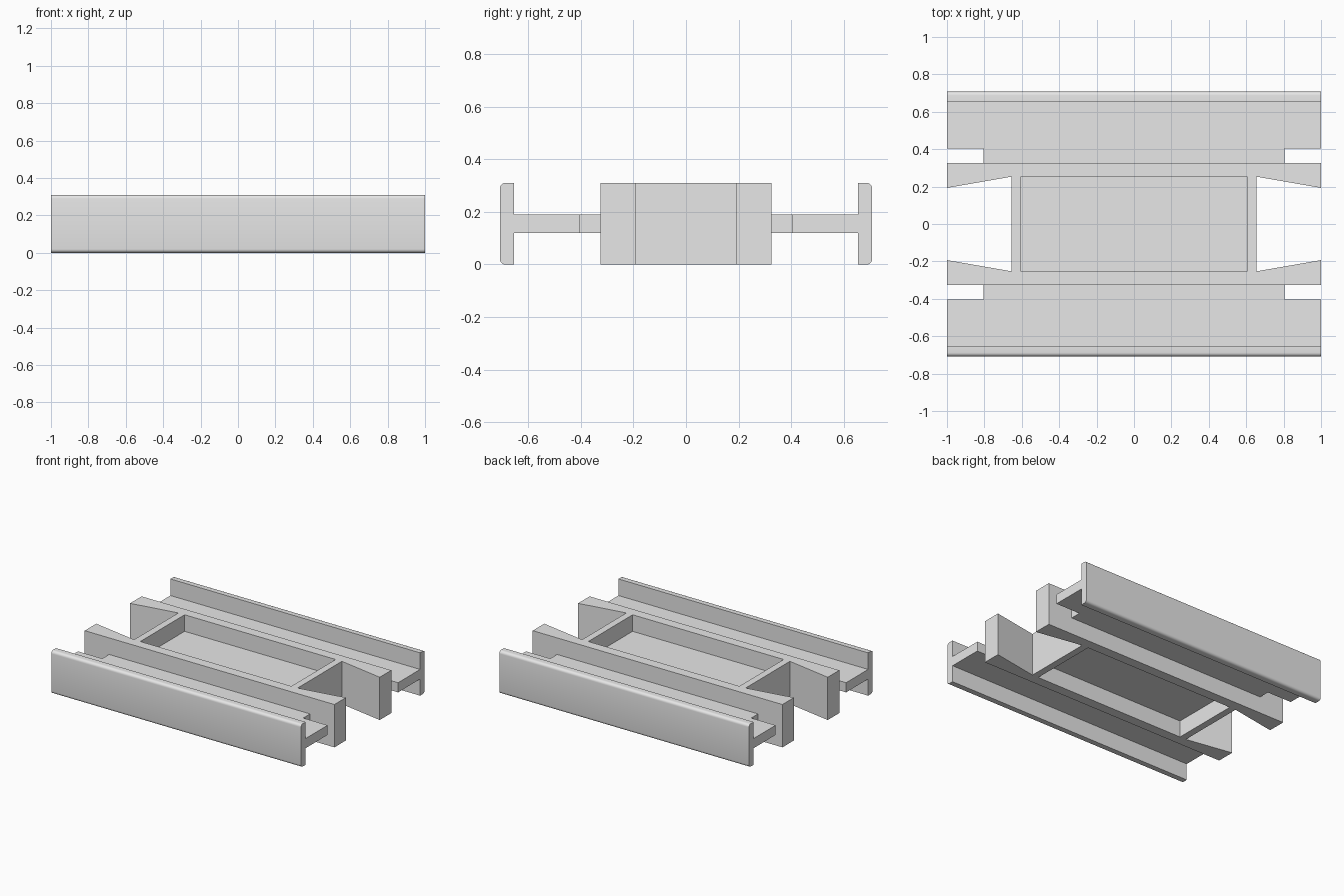
import bpy
import bmesh

HEIGHT = 0.31
WEB_LOW, WEB_HIGH = 0.12, 0.19

old = bpy.data.objects.get("Cube")
if old:
    bpy.data.objects.remove(old, do_unlink=True)

grey = bpy.data.materials.new("plain_grey")
grey.use_nodes = True
grey.diffuse_color = (0.8, 0.8, 0.8, 1)
grey.node_tree.nodes["Principled BSDF"].inputs["Base Color"].default_value = (0.8, 0.8, 0.8, 1)


def prism(name, outline, low, high):
    """Extrude an (x, y) outline between two heights."""
    bm = bmesh.new()
    base = bm.faces.new([bm.verts.new((x, y, low)) for x, y in outline])
    top = bmesh.ops.extrude_face_region(bm, geom=[base])["geom"]
    moved = [v for v in top if isinstance(v, bmesh.types.BMVert)]
    bmesh.ops.translate(bm, vec=(0, 0, high - low), verts=moved)
    bmesh.ops.recalc_face_normals(bm, faces=bm.faces)
    mesh = bpy.data.meshes.new(name)
    bm.to_mesh(mesh)
    bm.free()
    mesh.materials.append(grey)
    obj = bpy.data.objects.new(name, mesh)
    bpy.context.collection.objects.link(obj)
    return obj


def rectangle(x, y0, y1):
    return [(-x, y0), (x, y0), (x, y1), (-x, y1)]


def apply_modifiers(obj):
    bpy.context.view_layer.update()
    graph = bpy.context.evaluated_depsgraph_get()
    mesh = bpy.data.meshes.new_from_object(obj.evaluated_get(graph))
    obj.modifiers.clear()
    obj.data = mesh


# Centre body: a block with a tapered slot at each end
quarter = [(1, 0.325), (1, 0.193), (0.655, 0.253)]
right_end = [(x, -y) for x, y in quarter] + [(x, y) for x, y in reversed(quarter)]
left_end = [(-x, -y) for x, y in right_end]
body = prism("centre_body", right_end + left_end, 0, HEIGHT)

# Pockets sunk into the top and the underside, leaving a floor between
pocket = rectangle(0.605, -0.253, 0.253)
for name, low, high in (("top", WEB_HIGH, HEIGHT + 0.1), ("bottom", -0.1, WEB_LOW)):
    cutter = prism(name + "_pocket_cutter", pocket, low, high)
    cutter.hide_render = True
    cut = body.modifiers.new("pocket", 'BOOLEAN')
    cut.operation = 'DIFFERENCE'
    cut.solver = 'EXACT'
    cut.object = cutter
    apply_modifiers(body)
    bpy.data.objects.remove(cutter, do_unlink=True)

for side, label in ((-1, "front"), (1, "back")):
    # Thin web, notched at both ends next to the body
    half = [(0.805, 0.325), (0.805, 0.403), (1, 0.403), (1, 0.655)]
    outline = half + [(-x, y) for x, y in reversed(half)]
    prism(label + "_web", [(x, side * y) for x, y in outline], WEB_LOW, WEB_HIGH)

    # Upright flange with rounded outer edges
    flange = prism(label + "_flange", rectangle(1, *sorted((side * 0.655, side * 0.708))), 0, HEIGHT)
    bm = bmesh.new()
    bm.from_mesh(flange.data)
    outer = [e for e in bm.edges
             if all(v.co.y * side > 0.7 for v in e.verts)
             and abs(e.verts[0].co.x - e.verts[1].co.x) > 1]
    bmesh.ops.bevel(bm, geom=outer, offset=0.02, segments=5, profile=0.5, affect='EDGES')
    bm.to_mesh(flange.data)
    bm.free()
    bpy.ops.object.select_all(action='DESELECT')
    flange.select_set(True)
    bpy.context.view_layer.objects.active = flange
    bpy.ops.object.shade_smooth_by_angle(angle=0.6)
